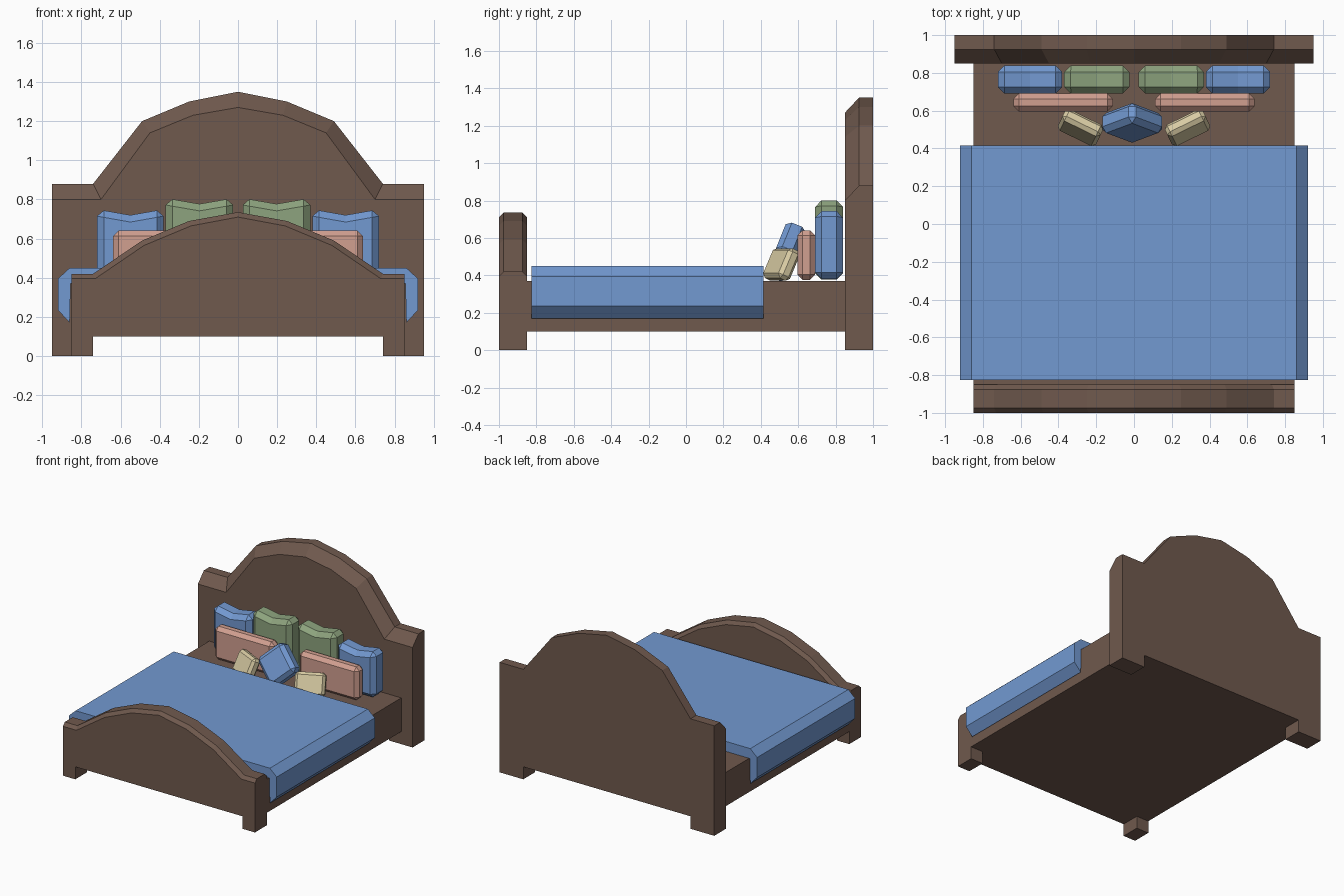
import bpy, bmesh
from math import radians
from mathutils import Matrix, Vector

if "Cube" in bpy.data.objects:
    bpy.data.objects.remove(bpy.data.objects["Cube"])


def material(name, rgb):
    m = bpy.data.materials.new(name)
    m.diffuse_color = (*rgb, 1)
    m.use_nodes = True
    m.node_tree.nodes["Principled BSDF"].inputs["Base Color"].default_value = m.diffuse_color
    return m


WOOD = material("wood", (0.16, 0.10, 0.075))
BLUE = material("blue_cloth", (0.17, 0.32, 0.64))
GREEN = material("green_cloth", (0.27, 0.37, 0.21))
PINK = material("pink_cloth", (0.64, 0.35, 0.28))
CREAM = material("cream_cloth", (0.69, 0.60, 0.37))


def finish(bm, name, mat):
    bmesh.ops.recalc_face_normals(bm, faces=bm.faces[:])
    me = bpy.data.meshes.new(name)
    bm.to_mesh(me)
    bm.free()
    me.materials.append(mat)
    ob = bpy.data.objects.new(name, me)
    bpy.context.collection.objects.link(ob)
    return ob


def loft(layers):
    """Join matching xz outlines, given as (y, points), into a closed solid."""
    bm = bmesh.new()
    rings = [[bm.verts.new((x, y, z)) for x, z in pts] for y, pts in layers]
    for a, b in zip(rings, rings[1:]):
        for i in range(len(a)):
            j = (i + 1) % len(a)
            bm.faces.new((a[i], a[j], b[j], b[i]))
    bm.faces.new(rings[0])
    bm.faces.new(rings[-1][::-1])
    bmesh.ops.recalc_face_normals(bm, faces=bm.faces[:])
    return bm


def mirrored(half):
    """Full outline from its right half, listed from the top centre down."""
    return half + [(-x, z) for x, z in reversed(half) if x > 0]


def board_outline(top):
    w = top[-1][0]
    return mirrored(top + [(w, 0), (0.74, 0), (0.74, 0.10)])


# Headboard: arched, with a wide chamfer on the front of its top edge
head_outer = board_outline([(0, 1.35), (0.25, 1.30), (0.49, 1.20), (0.74, 0.88), (0.95, 0.88)])
head_inner = board_outline([(0, 1.27), (0.23, 1.23), (0.45, 1.14), (0.70, 0.80), (0.95, 0.80)])
finish(loft([(0.85, head_inner), (0.925, head_outer), (1.0, head_outer)]), "headboard", WOOD)

# Footboard: lower arch, narrow chamfer on both sides
foot_outer = board_outline([(0, 0.735), (0.25, 0.69), (0.49, 0.59), (0.74, 0.42), (0.85, 0.42)])
foot_inner = board_outline([(0, 0.71), (0.24, 0.665), (0.48, 0.565), (0.73, 0.395), (0.85, 0.395)])
finish(loft([(-1.0, foot_inner), (-0.975, foot_outer),
             (-0.875, foot_outer), (-0.85, foot_inner)]), "footboard", WOOD)

# Bed base
base = mirrored([(0.85, 0.37), (0.85, 0.10)])
finish(loft([(-0.85, base), (0.85, base)]), "bed_base", WOOD)

# Blanket draped over both sides
drape = mirrored([(0.86, 0.45), (0.92, 0.395), (0.92, 0.235), (0.86, 0.17), (0.855, 0.37)])
finish(loft([(-0.825, drape), (0.415, drape)]), "blanket", BLUE)


def pillow(name, size, loc, mat, dip=0, tilt=0, turn=0, roll=0, bevel=0.035):
    """Chamfered cushion whose top edge can sag in the middle."""
    w, d, h = (s / 2 for s in size)
    pts = [(w, h), (w, -h), (-w, -h), (-w, h)]
    if dip:
        pts.append((0, h - dip))
    bm = loft([(-d, pts), (d, pts)])
    edges = [e for e in bm.edges if e.calc_face_angle(0) > 0.7]
    bmesh.ops.bevel(bm, geom=edges, offset=bevel, segments=1,
                    profile=0.5, affect='EDGES', clamp_overlap=True)
    rot = (Matrix.Rotation(radians(turn), 4, 'Z') @ Matrix.Rotation(radians(-tilt), 4, 'X')
           @ Matrix.Rotation(radians(roll), 4, 'Y'))
    bm.transform(Matrix.Translation(Vector(loc)) @ rot)
    return finish(bm, name, mat)


# Pillows in mirrored pairs
for side, s in (("left", -1), ("right", 1)):
    pillow(f"outer_pillow_{side}", (0.34, 0.15, 0.37), (s * 0.55, 0.765, 0.565), BLUE, dip=0.03)
    pillow(f"inner_pillow_{side}", (0.345, 0.15, 0.43), (s * 0.197, 0.765, 0.592), GREEN, dip=0.03)
    pillow(f"long_cushion_{side}", (0.525, 0.095, 0.265), (s * 0.375, 0.643, 0.508), PINK, bevel=0.028)
    pillow(f"small_cushion_{side}", (0.225, 0.075, 0.175), (s * 0.283, 0.51, 0.458), CREAM,
           tilt=25, turn=s * 26, bevel=0.02)

# Centre cushion standing on its corner, leaning back
pillow("centre_cushion", (0.25, 0.115, 0.25), (-0.01, 0.535, 0.525), BLUE,
       tilt=22, roll=45, bevel=0.028)
